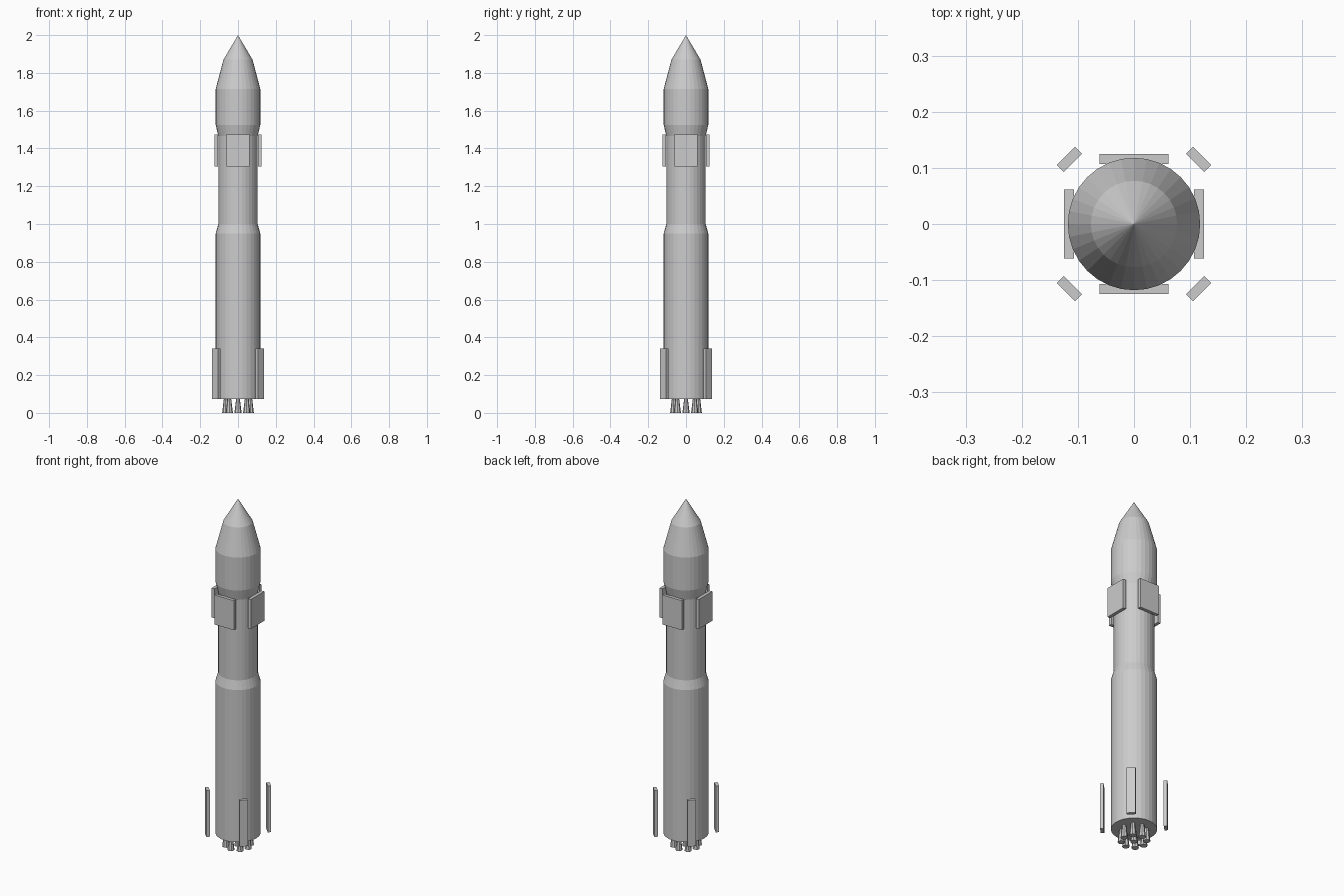
import bpy, bmesh
from math import cos, sin, pi, radians
from mathutils import Matrix

if "Cube" in bpy.data.objects:
    bpy.data.objects.remove(bpy.data.objects["Cube"])

SIDES = 32


def finish(bm, name):
    bmesh.ops.recalc_face_normals(bm, faces=bm.faces)
    mesh = bpy.data.meshes.new(name)
    bm.to_mesh(mesh)
    bm.free()
    obj = bpy.data.objects.new(name, mesh)
    bpy.context.collection.objects.link(obj)
    return obj


def lathe(name, profile, sides=SIDES, cap_bottom=False, cap_top=False, x=0, y=0):
    """Revolve (radius, z) points around a vertical axis at x, y."""
    bm = bmesh.new()
    rings = []
    for r, z in profile:
        count = sides if r > 0 else 1
        rings.append([bm.verts.new((x + r * cos(2 * pi * i / sides),
                                    y + r * sin(2 * pi * i / sides), z))
                      for i in range(count)])
    for a, b in zip(rings, rings[1:]):
        for i in range(sides):
            j = (i + 1) % sides
            if len(b) == 1:
                bm.faces.new((a[i], a[j], b[0]))
            else:
                bm.faces.new((a[i], a[j], b[j], b[i]))
    if cap_bottom:
        bm.faces.new(rings[0][::-1])
    if cap_top:
        bm.faces.new(rings[-1])
    return finish(bm, name)


def plate(name, angle, distance, thick, width, z0, z1):
    """Flat plate facing outward at the given angle around the body."""
    bm = bmesh.new()
    m = (Matrix.Rotation(angle, 4, 'Z')
         @ Matrix.Translation((distance, 0, (z0 + z1) / 2))
         @ Matrix.Diagonal((thick, width, z1 - z0, 1)))
    bmesh.ops.create_cube(bm, size=1, matrix=m)
    return finish(bm, name)


# Main body: lower stage with shoulder, narrow upper stage, nose fairing
lathe("lower_stage", [(0.118, 0.073), (0.118, 0.95), (0.104, 1.0)], cap_bottom=True)
lathe("upper_stage", [(0.104, 1.0), (0.104, 1.465)])
lathe("nose_fairing", [(0.104, 1.465), (0.118, 1.525), (0.118, 1.715),
                       (0.077, 1.87), (0, 2.0)])

# Four upper panels and four landing legs between them
for i in range(4):
    plate(f"grid_panel_{i + 1}", radians(90 * i), 0.1155, 0.018, 0.123, 1.305, 1.475)
    plate(f"leg_{i + 1}", radians(45 + 90 * i), 0.163, 0.018, 0.046, 0.073, 0.34)

# Engines: one in the centre and a ring of eight
spots = [(0, 0)] + [(0.065 * cos(k * pi / 4), 0.065 * sin(k * pi / 4)) for k in range(8)]
for i, (x, y) in enumerate(spots):
    lathe(f"engine_nozzle_{i + 1}", [(0.019, 0), (0.010, 0.074)], 8, True, True, x, y)
